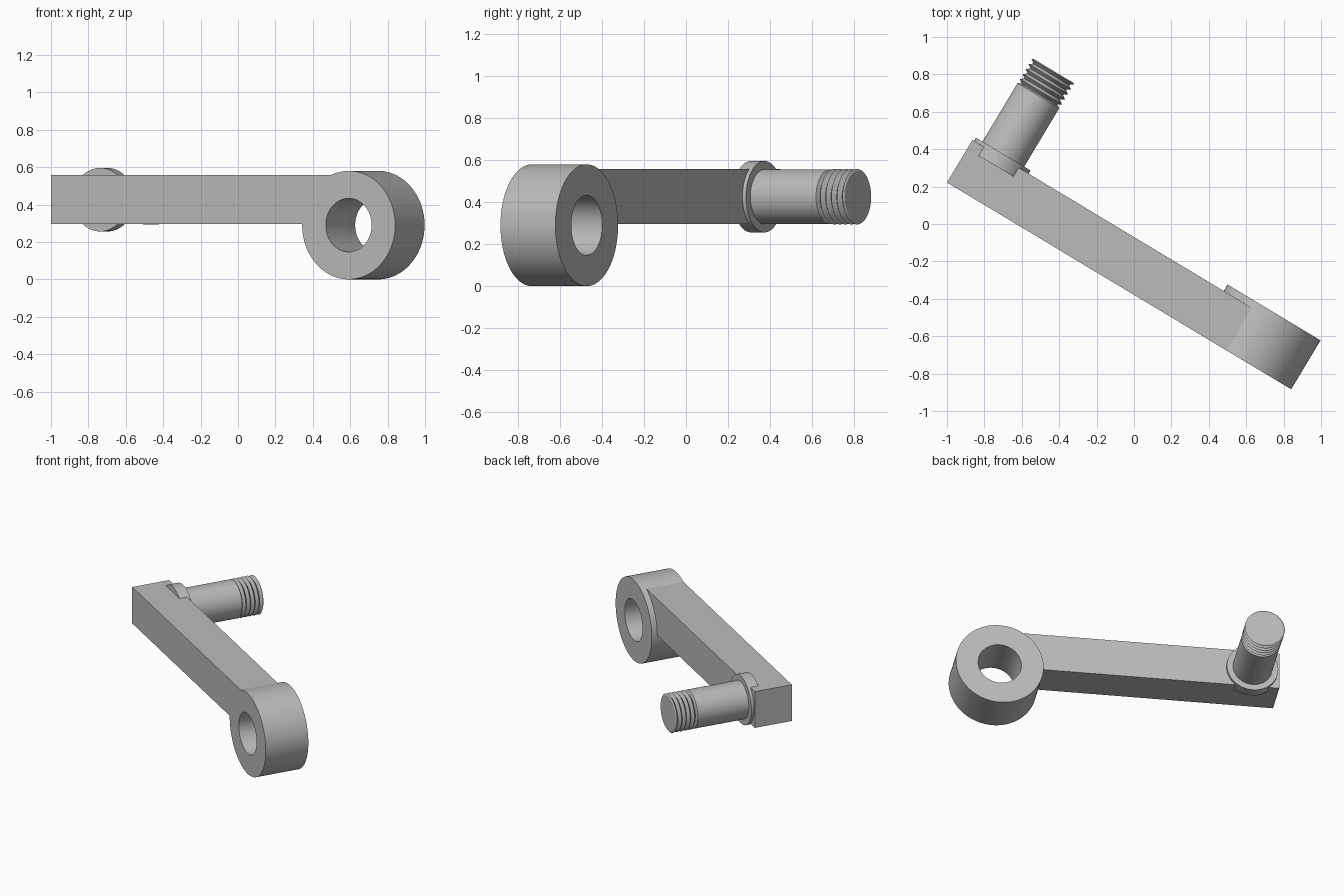
import bpy, bmesh, math
from mathutils import Matrix, Vector

cube = bpy.data.objects.get("Cube")
if cube:
    bpy.data.objects.remove(cube, do_unlink=True)

steel = bpy.data.materials.new("plain grey")
steel.use_nodes = True
GREY = (0.5, 0.5, 0.5, 1)
steel.diffuse_color = GREY
steel.node_tree.nodes["Principled BSDF"].inputs["Base Color"].default_value = GREY

# Crank frame: x runs along the arm, y towards the pin side, z up
FRAME = Matrix.Translation((-1, 0.222, 0)) @ Matrix.Rotation(math.radians(-31), 4, "Z")
ARM_LOW, ARM_HIGH, ARM_DEPTH = 0.295, 0.557, 0.265
HUB_X, HUB_Z, HUB_R, BORE_R, HUB_DEPTH = 1.857, 0.29, 0.29, 0.143, 0.305
PIN_X, PIN_Z, PIN_R = 0.18, 0.426, 0.13


def finish(name, bm):
    bmesh.ops.remove_doubles(bm, verts=bm.verts, dist=0.00001)
    bmesh.ops.recalc_face_normals(bm, faces=bm.faces)
    bm.transform(FRAME)
    mesh = bpy.data.meshes.new(name)
    bm.to_mesh(mesh)
    bm.free()
    mesh.materials.append(steel)
    obj = bpy.data.objects.new(name, mesh)
    bpy.context.collection.objects.link(obj)
    bpy.ops.object.select_all(action="DESELECT")
    obj.select_set(True)
    bpy.context.view_layer.objects.active = obj
    bpy.ops.object.shade_smooth_by_angle(angle=math.radians(30))
    return obj


def lathe(name, x, z, profile, closed=False):
    """Turn a (radius, y) profile about an axis parallel to y."""
    bm = bmesh.new()
    verts = [bm.verts.new((x + r, y, z)) for r, y in profile]
    edges = [bm.edges.new(pair) for pair in zip(verts, verts[1:])]
    if closed:
        edges.append(bm.edges.new((verts[-1], verts[0])))
    bmesh.ops.spin(bm, geom=verts + edges, cent=(x, 0, z), axis=(0, 1, 0),
                   angle=math.tau, steps=96, use_duplicate=False)
    return finish(name, bm)


# Arm: bar whose end follows the curve of the hub
bm = bmesh.new()
outline = [(0, ARM_HIGH), (0, ARM_LOW)]
r = HUB_R - 0.001
low = math.pi - math.asin((ARM_LOW - HUB_Z) / r)
high = math.pi - math.asin((ARM_HIGH - HUB_Z) / r)
for i in range(25):
    a = low + (high - low) * i / 24
    outline.append((HUB_X + r * math.cos(a), HUB_Z + r * math.sin(a)))
face = bm.faces.new([bm.verts.new((x, 0, z)) for x, z in outline])
side = bmesh.ops.extrude_face_region(bm, geom=[face])
bmesh.ops.translate(bm, vec=Vector((0, ARM_DEPTH, 0)),
                    verts=[g for g in side["geom"] if isinstance(g, bmesh.types.BMVert)])
finish("arm", bm)

# Hub with a through bore
lathe("hub", HUB_X, HUB_Z,
      [(BORE_R, 0), (HUB_R, 0), (HUB_R, HUB_DEPTH), (BORE_R, HUB_DEPTH)], closed=True)

# Collar sunk partly into the arm
lathe("collar", PIN_X, PIN_Z, [(0, 0.21), (0.17, 0.21), (0.17, 0.285), (0, 0.285)])

# Pin with a threaded tip
START, END, RIDGES = 0.65, 0.805, 5
pitch = (END - START) / RIDGES
profile = [(0, 0.25), (PIN_R, 0.25), (PIN_R, START)]
for i in range(RIDGES):
    y = START + pitch * i
    profile += [(PIN_R - 0.02, y + pitch * 0.3), (PIN_R + 0.002, y + pitch * 0.8)]
profile += [(PIN_R - 0.008, END), (0, END)]
lathe("threaded_pin", PIN_X, PIN_Z, profile)
